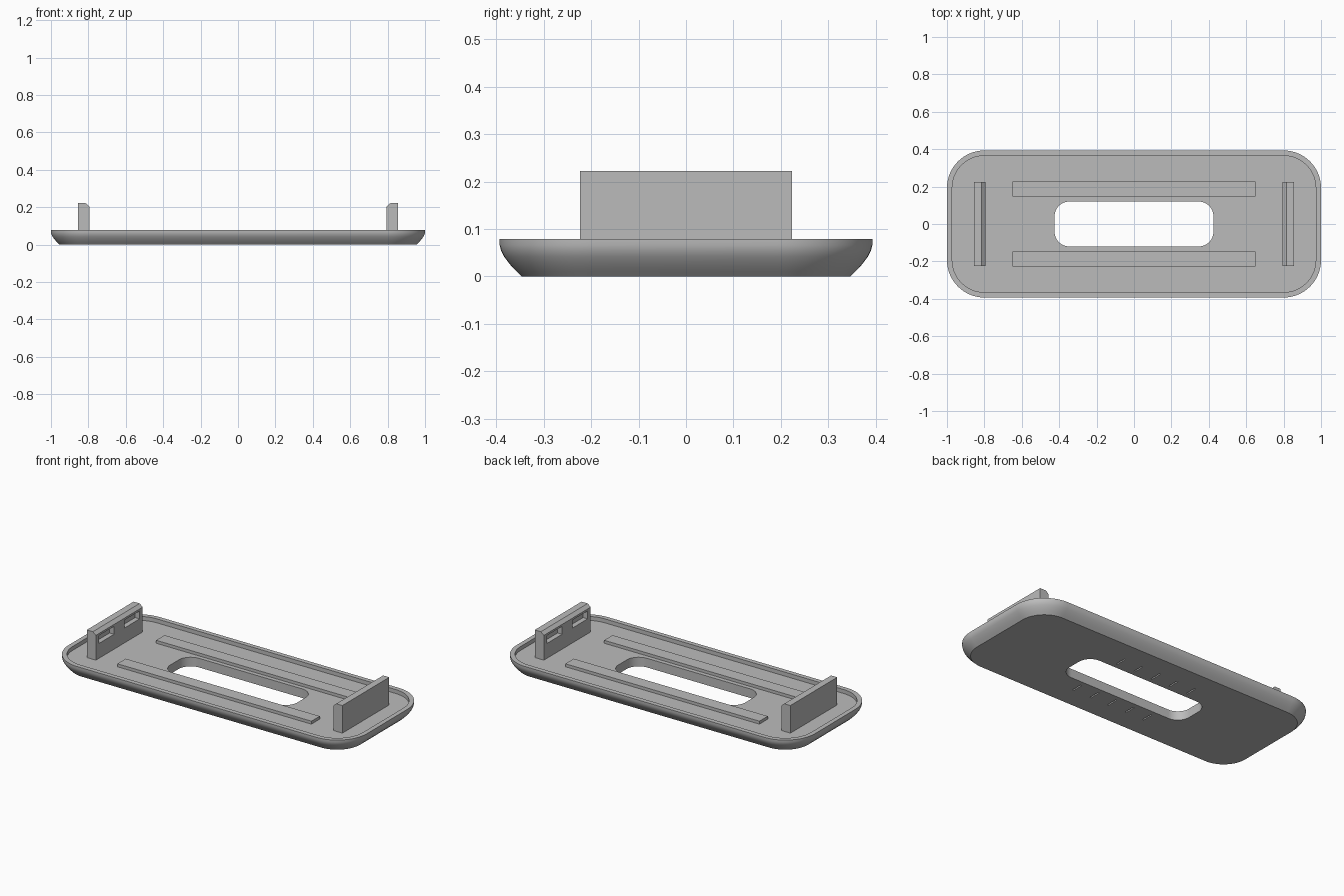
import bpy
import bmesh
import math

if "Cube" in bpy.data.objects:
    bpy.data.objects.remove(bpy.data.objects["Cube"], do_unlink=True)

grey = bpy.data.materials.new("plain_grey")
grey.use_nodes = True
COLOUR = (0.5, 0.5, 0.5, 1)
grey.diffuse_color = COLOUR
grey.node_tree.nodes["Principled BSDF"].inputs["Base Color"].default_value = COLOUR

FLOOR, RIM = 0.055, 0.079


def finish(name, bm):
    bmesh.ops.recalc_face_normals(bm, faces=bm.faces)
    mesh = bpy.data.meshes.new(name)
    bm.to_mesh(mesh)
    bm.free()
    mesh.materials.append(grey)
    obj = bpy.data.objects.new(name, mesh)
    bpy.context.collection.objects.link(obj)
    return obj


def add_box(bm, lo, hi):
    verts = bmesh.ops.create_cube(bm, size=1)["verts"]
    for v in verts:
        for i in range(3):
            v.co[i] = (lo[i] + hi[i]) / 2 + v.co[i] * (hi[i] - lo[i])


def rounded_ring(bm, hx, hy, r, z, steps=14):
    ring = []
    for corner, (sx, sy) in enumerate(((1, 1), (-1, 1), (-1, -1), (1, -1))):
        for k in range(steps + 1):
            a = math.pi / 2 * (corner + k / steps)
            ring.append(bm.verts.new((sx * (hx - r) + r * math.cos(a),
                                      sy * (hy - r) + r * math.sin(a), z)))
    return ring


def cut(target, bm):
    cutter = finish("cutter", bm)
    cutter.hide_render = True
    mod = target.modifiers.new("cut", 'BOOLEAN')
    mod.operation = 'DIFFERENCE'
    mod.solver = 'EXACT'
    mod.object = cutter
    bpy.context.view_layer.objects.active = target
    bpy.ops.object.modifier_apply(modifier=mod.name)
    bpy.data.objects.remove(cutter, do_unlink=True)


# Tray: curved underside, raised rim, sunken floor and central opening
bm = bmesh.new()
profile = [(0.046, 0), (0.036, 0.01), (0.026, 0.02), (0.018, 0.03), (0.009, 0.042),
           (0.003, 0.054), (0, 0.066), (0, RIM), (0.028, RIM), (0.028, FLOOR)]
rings = [rounded_ring(bm, 1 - d, 0.393 - d, 0.2 - d, z) for d, z in profile]
rings += [rounded_ring(bm, 0.425, 0.12, 0.08, z) for z in (FLOOR, 0)]
for a, b in zip(rings, rings[1:] + rings[:1]):
    for i in range(len(a)):
        j = (i + 1) % len(a)
        bm.faces.new((a[i], a[j], b[j], b[i]))
tray = finish("tray", bm)
bpy.ops.object.select_all(action='DESELECT')
tray.select_set(True)
bpy.context.view_layer.objects.active = tray
bpy.ops.object.shade_smooth_by_angle(angle=math.radians(30))

# Narrow slots in the underside
bm = bmesh.new()
for side in (-1, 1):
    for k in range(-2, 3):
        x, y = k * 0.125, side * 0.185
        add_box(bm, (x - 0.004, y - 0.035, -0.02), (x + 0.004, y + 0.035, 0.03))
cut(tray, bm)

# Long rails on the floor
for name, side in (("front_rail", -1), ("back_rail", 1)):
    bm = bmesh.new()
    y = side * 0.186
    add_box(bm, (-0.65, y - 0.04, FLOOR - 0.005), (0.65, y + 0.04, FLOOR + 0.018))
    finish(name, bm)

# End walls with a bevelled inner top edge and two pockets on the inner face
for name, side in (("right_end_wall", -1), ("left_end_wall", 1)):
    bm = bmesh.new()
    outline = [(0.795, FLOOR - 0.005), (0.856, FLOOR - 0.005), (0.856, 0.222),
               (0.815, 0.222), (0.795, 0.205)]
    face = bm.faces.new([bm.verts.new((side * x, -0.224, z)) for x, z in outline])
    extruded = bmesh.ops.extrude_face_region(bm, geom=[face])["geom"]
    moved = [v for v in extruded if isinstance(v, bmesh.types.BMVert)]
    bmesh.ops.translate(bm, verts=moved, vec=(0, 0.448, 0))
    wall = finish(name, bm)
    bm = bmesh.new()
    for y in (-0.122, 0.122):
        x0, x1 = sorted((side * 0.78, side * 0.825))
        add_box(bm, (x0, y - 0.073, 0.145), (x1, y + 0.073, 0.193))
    cut(wall, bm)
